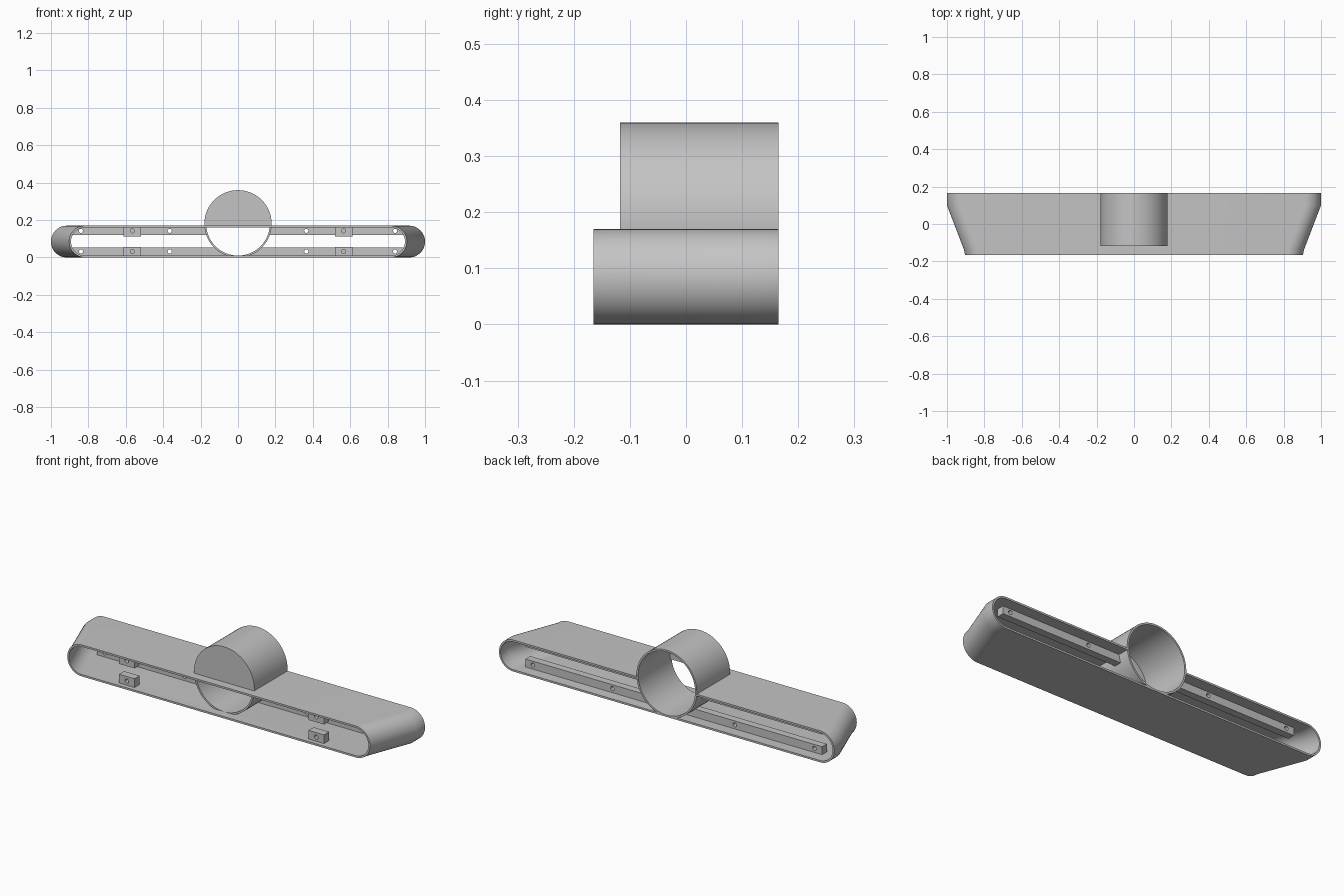
import bpy, bmesh, math
from math import sin, cos, pi

cube = bpy.data.objects.get("Cube")
if cube:
    bpy.data.objects.remove(cube, do_unlink=True)

grey = bpy.data.materials.new("plain grey")
grey.use_nodes = True
grey.diffuse_color = (0.55, 0.55, 0.55, 1)
grey.node_tree.nodes["Principled BSDF"].inputs["Base Color"].default_value = (0.55, 0.55, 0.55, 1)

WALL = 0.01
HALF_H = 0.085          # half height of the housing
TUBE_R = 0.18           # also the height of the tube axis
TUBE_FRONT, BACK = -0.118, 0.165


def loft(name, rings, closed=False):
    """Join equal rings of points; either cap the ends or close into a loop."""
    bm = bmesh.new()
    loops = [[bm.verts.new(p) for p in ring] for ring in rings]
    n = len(loops[0])
    pairs = list(zip(loops, loops[1:]))
    if closed:
        pairs.append((loops[-1], loops[0]))
    else:
        bm.faces.new(loops[0])
        bm.faces.new(loops[-1])
    for a, b in pairs:
        for i in range(n):
            j = (i + 1) % n
            bm.faces.new((a[i], a[j], b[j], b[i]))
    bmesh.ops.recalc_face_normals(bm, faces=bm.faces)
    mesh = bpy.data.meshes.new(name)
    bm.to_mesh(mesh)
    bm.free()
    mesh.materials.append(grey)
    obj = bpy.data.objects.new(name, mesh)
    bpy.context.collection.objects.link(obj)
    return obj


def circle(r, y, x=0, z=TUBE_R, n=64):
    return [(x + r * cos(2 * pi * i / n), y, z + r * sin(2 * pi * i / n)) for i in range(n)]


def stadium(half, r, y, n=24):
    """Slot outline with round ends, standing across the y axis."""
    pts = []
    for side, start in ((1, -pi / 2), (-1, pi / 2)):
        for i in range(n + 1):
            a = start + pi * i / n
            pts.append((side * (half - r) + r * cos(a), y, HALF_H + r * sin(a)))
    return pts


def box(name, x0, x1, y0, y1, z0, z1):
    return loft(name, [[(x0, y, z0), (x1, y, z0), (x1, y, z1), (x0, y, z1)] for y in (y0, y1)])


def cut(obj, cutter):
    mod = obj.modifiers.new("cut", 'BOOLEAN')
    mod.operation, mod.solver, mod.object = 'DIFFERENCE', 'EXACT', cutter
    select(obj)
    bpy.ops.object.modifier_apply(modifier=mod.name)


def select(obj):
    bpy.ops.object.select_all(action='DESELECT')
    obj.select_set(True)
    bpy.context.view_layer.objects.active = obj


def smooth(obj):
    select(obj)
    bpy.ops.object.shade_smooth_by_angle(angle=math.radians(30))


def drill(obj, xs, z, y0, y1):
    for x in xs:
        bit = loft("drill_cutter", [circle(0.011, y, x, z, 20) for y in (y0 - 0.02, y1 + 0.02)])
        cut(obj, bit)
        bpy.data.objects.remove(bit, do_unlink=True)


# Space inside the tube, removed from the housing and rails
bore = loft("bore_cutter", [circle(TUBE_R - WALL / 2, y) for y in (TUBE_FRONT, BACK + 0.1)])
bore.hide_render = True

# Flared housing with round ends, open front and back
stations = [(-0.165, 0.903), (-0.135, 0.91), (0.1, 1.0), (BACK, 1.0)]
outer = [stadium(h, HALF_H, y) for y, h in stations]
inner = [stadium(h - WALL, HALF_H - WALL, y) for y, h in reversed(stations)]
housing = loft("housing", outer + inner, closed=True)
cut(housing, bore)
smooth(housing)

# Round tube through the middle
tube = loft("tube", [circle(TUBE_R, TUBE_FRONT), circle(TUBE_R, BACK),
                     circle(TUBE_R - WALL, BACK), circle(TUBE_R - WALL, TUBE_FRONT)], closed=True)
smooth(tube)

# Half-round plate closing the tube above the housing
a0 = math.asin((0.162 - TUBE_R) / TUBE_R)
arc = [a0 + (pi - 2 * a0) * i / 40 for i in range(41)]
cap = loft("tube_front_plate", [[(0.179 * cos(a), y, TUBE_R + 0.179 * sin(a)) for a in arc]
                                for y in (TUBE_FRONT, TUBE_FRONT + WALL)])

# Drilled rails near the back and mounting blocks near the front
for level, rail_z, block_z, hole_z in (("lower", (0.009, 0.053), (0.009, 0.057), 0.032),
                                       ("upper", (0.119, 0.161), (0.113, 0.161), 0.142)):
    rail = box(level + "_rail", -0.885, 0.885, 0.065, 0.105, *rail_z)
    cut(rail, bore)
    drill(rail, (-0.84, -0.365, 0.365, 0.84), hole_z, 0.065, 0.105)
    smooth(rail)
    for side, sx in (("left", 1), ("right", -1)):
        x = 0.565 * sx
        block = box(f"{level}_{side}_block", x - 0.046, x + 0.046, -0.14, -0.097, *block_z)
        drill(block, (x,), hole_z, -0.14, -0.097)
        smooth(block)

bpy.data.objects.remove(bore, do_unlink=True)
